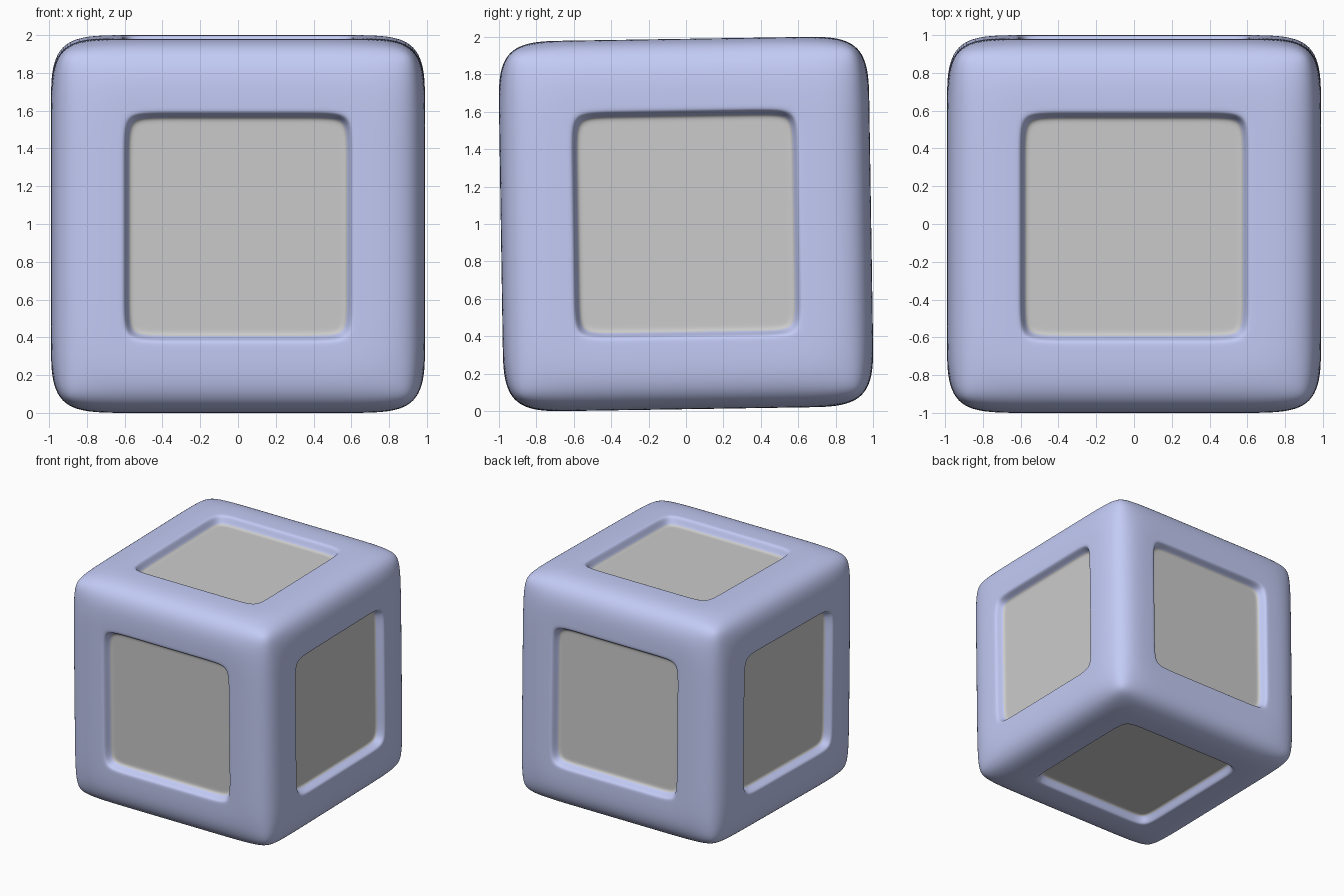
import bpy, bmesh
from math import radians
from mathutils import Matrix, Vector

if "Cube" in bpy.data.objects:
    bpy.data.objects.remove(bpy.data.objects["Cube"])

HALF = 0.99

def material(name, rgb):
    m = bpy.data.materials.new(name)
    m.diffuse_color = (*rgb, 1)
    m.use_nodes = True
    m.node_tree.nodes["Principled BSDF"].inputs["Base Color"].default_value = m.diffuse_color
    return m

# Control cage: cube with rounded edges
bm = bmesh.new()
bmesh.ops.create_cube(bm, size=2 * HALF)
bmesh.ops.bevel(bm, geom=bm.edges[:], offset=0.175, segments=2, profile=0.5, affect='EDGES')

# Holding loops so that the subdivided faces stay square
for axis in range(3):
    for s in (-0.42, 0.42):
        p = Vector((0, 0, 0))
        n = Vector((0, 0, 0))
        p[axis], n[axis] = s, 1
        bmesh.ops.bisect_plane(bm, geom=bm.verts[:] + bm.edges[:] + bm.faces[:], plane_co=p, plane_no=n)

# Recessed panel on each of the six sides: rim, wall, floor
bm.normal_update()
panel = [f for f in bm.faces if max(abs(c) for c in f.calc_center_median()) > HALF - 0.001]
for thickness, depth, is_floor in ((0.185, 0, False), (0.03, 0, False),
                                   (0.02, -0.07, True), (0.035, 0, True)):
    res = bmesh.ops.inset_region(bm, faces=panel, thickness=thickness, depth=depth, use_even_offset=True)
    if is_floor:
        for f in panel:
            f.material_index = 1
    if is_floor and depth:
        for f in res["faces"]:
            f.material_index = 0
    bm.normal_update()

# Slight tilt, then stand on the ground
bmesh.ops.transform(bm, matrix=Matrix.Rotation(radians(0.9), 4, 'X'), verts=bm.verts[:])
bmesh.ops.translate(bm, vec=(0, 0, 1), verts=bm.verts[:])
for f in bm.faces:
    f.smooth = True
me = bpy.data.meshes.new("panelled_cube")
bm.to_mesh(me)
bm.free()
me.materials.append(material("blue_frame", (0.55, 0.6, 0.92)))
me.materials.append(material("grey_panel", (0.8, 0.8, 0.8)))
ob = bpy.data.objects.new("panelled_cube", me)
bpy.context.collection.objects.link(ob)
sub = ob.modifiers.new("smooth", 'SUBSURF')
sub.levels = sub.render_levels = 3
